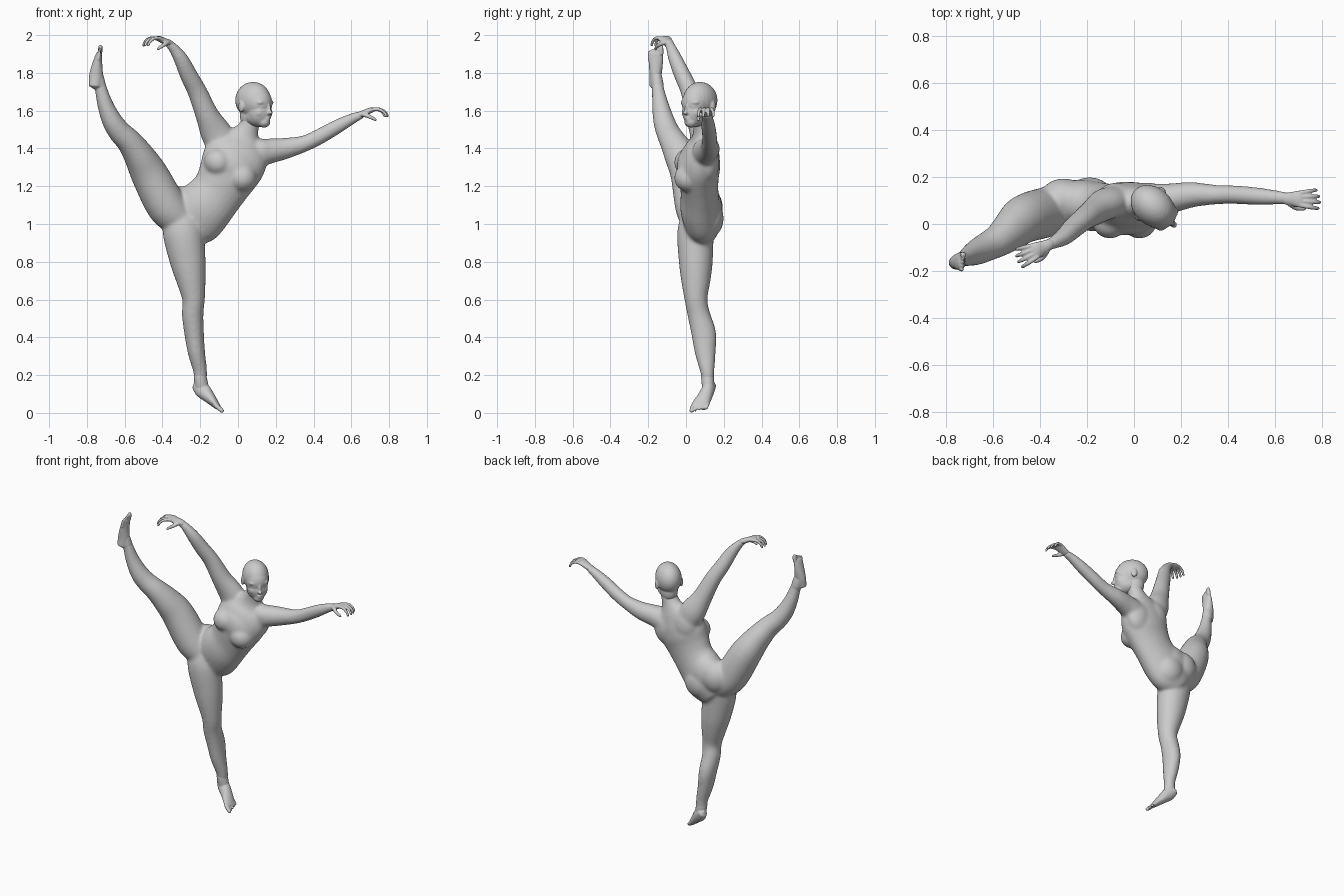
import bpy, bmesh, math
from mathutils import Vector, Matrix

DEPTH = Vector((0, 1, 0))


def spline(p, steps):
    """Catmull-Rom through tuples (x, y, z, width radius, depth radius)."""
    out = []
    for i in range(len(p) - 1):
        a, b, c, d = p[max(i - 1, 0)], p[i], p[i + 1], p[min(i + 2, len(p) - 1)]
        for s in range(steps):
            t = s / steps
            out.append([0.5 * (2 * q + (r - o) * t + (2 * o - 5 * q + 4 * r - u) * t * t
                               + (3 * q - o - 3 * r + u) * t ** 3)
                        for o, q, r, u in zip(a, b, c, d)])
    return out + [list(p[-1])]


def loft(bm, pts, steps=4, sides=24):
    """Elliptical tube along a path with rounded ends."""
    rows = spline(pts, steps)
    pos = [Vector(r[:3]) for r in rows]
    rings = []
    for i, r in enumerate(rows):
        t = (pos[min(i + 1, len(pos) - 1)] - pos[max(i - 1, 0)]).normalized()
        v = (DEPTH - t * DEPTH.dot(t)).normalized()
        u = v.cross(t)
        rings.append([bm.verts.new(pos[i] + u * r[3] * math.cos(k * math.tau / sides)
                                   + v * r[4] * math.sin(k * math.tau / sides))
                      for k in range(sides)])
    for a, b in zip(rings, rings[1:]):
        for k in range(sides):
            n = (k + 1) % sides
            bm.faces.new((a[k], a[n], b[n], b[k]))
    for ring, p, q, r in ((rings[0], pos[0], pos[1], rows[0]), (rings[-1], pos[-1], pos[-2], rows[-1])):
        tip = bm.verts.new(p + (p - q).normalized() * min(r[3], r[4]) * 0.6)
        for k in range(sides):
            bm.faces.new((ring[k], ring[(k + 1) % sides], tip))


def blob(bm, c, r, m=Matrix()):
    """Ellipsoid."""
    bmesh.ops.create_uvsphere(bm, u_segments=24, v_segments=16, radius=1,
                              matrix=m @ Matrix.Translation(c) @ Matrix.Diagonal((*r, 1)))


def finish(name, bm, voxel, rounds):
    """Fuse the overlapping volumes into one smooth skin."""
    bmesh.ops.recalc_face_normals(bm, faces=bm.faces)
    me = bpy.data.meshes.new(name)
    bm.to_mesh(me)
    bm.free()
    ob = bpy.data.objects.new(name, me)
    bpy.context.collection.objects.link(ob)
    rm = ob.modifiers.new("fuse", 'REMESH')
    rm.mode = 'VOXEL'
    rm.voxel_size = voxel
    rm.use_smooth_shade = True
    sm = ob.modifiers.new("relax", 'SMOOTH')
    sm.factor = 0.5
    sm.iterations = rounds
    return ob


# torso and neck
bm = bmesh.new()
tilt = Matrix.Rotation(math.radians(33), 4, 'Y')         # lean of the torso
loft(bm, [(-.29, .08, .965, .11, .085), (-.235, .085, 1.02, .15, .1), (-.175, .075, 1.09, .152, .106),
          (-.11, .072, 1.165, .142, .1), (-.065, .068, 1.24, .154, .105), (-.03, .07, 1.31, .17, .112),
          (0, .083, 1.38, .166, .096), (.02, .092, 1.43, .132, .073), (.04, .092, 1.475, .077, .057),
          (.06, .088, 1.52, .053, .05), (.08, .083, 1.58, .05, .051), (.088, .08, 1.63, .049, .05)])
chest = tilt.inverted() @ Vector((-.04, .035, 1.285))
blob(bm, chest + Vector((0, 0, .025)), (.145, .083, .105), tilt)        # upper chest
for side in (-1, 1):                                                   # breasts
    blob(bm, chest + Vector((side * .075, -.02, 0)), (.078, .078, .075), tilt)
blob(bm, (-.22, .1, 1.09), (.12, .09, .13))                            # lower back
for c in ((-.19, .11, 1.03), (-.3, .105, 1.09)):                       # buttocks
    blob(bm, c, (.105, .09, .11))
blob(bm, (.12, .1, 1.39), (.08, .066, .062))                           # level shoulder
for c in ((-.07, .115, 1.38), (.06, .115, 1.33)):                      # shoulder blades
    blob(bm, c, (.09, .062, .11))

# standing leg
loft(bm, [(-.3, .065, 1.03, .095, .09), (-.29, .05, .95, .108, .097), (-.265, .052, .8, .095, .09),
          (-.248, .052, .7, .078, .078), (-.235, .053, .6, .06, .061), (-.24, .068, .52, .057, .06),
          (-.232, .094, .42, .052, .066), (-.22, .102, .32, .046, .056), (-.2, .113, .22, .037, .038),
          (-.2, .116, .165, .035, .032)])
# raised leg
loft(bm, [(-.3, .07, 1.02, .09, .095), (-.375, .05, 1.09, .106, .107), (-.467, .022, 1.26, .099, .104),
          (-.523, -.025, 1.36, .082, .09), (-.575, -.068, 1.435, .068, .072), (-.628, -.097, 1.49, .061, .063),
          (-.668, -.118, 1.55, .054, .057), (-.702, -.135, 1.63, .043, .045), (-.724, -.148, 1.71, .034, .034),
          (-.738, -.154, 1.76, .031, .031)])
# raised arm
loft(bm, [(-.08, .095, 1.42, .085, .068), (-.12, .085, 1.49, .082, .067), (-.165, .055, 1.58, .062, .059),
          (-.215, .02, 1.70, .052, .048), (-.262, -.02, 1.79, .047, .044), (-.30, -.055, 1.87, .04, .038),
          (-.345, -.08, 1.935, .027, .028), (-.375, -.092, 1.957, .02, .026)])
# level arm
loft(bm, [(.1, .1, 1.37, .072, .072), (.16, .11, 1.385, .068, .064), (.25, .125, 1.4, .057, .054),
          (.35, .125, 1.425, .044, .042), (.43, .125, 1.462, .042, .04), (.53, .118, 1.518, .038, .038),
          (.62, .112, 1.565, .027, .03), (.66, .108, 1.578, .02, .027)])
finish("body", bm, .008, 18)


# hands
def hand(name, wrist, along, thumb_side):
    bm = bmesh.new()
    w, d, s, up = Vector(wrist), Vector(along).normalized(), Vector(thumb_side).normalized(), Vector((0, 0, 1))
    at = lambda a, b, c: tuple(w + d * a + s * b + up * c)
    loft(bm, [(*at(-.035, 0, -.016), .011, .014), (*at(-.01, 0, -.003), .017, .024),
              (*at(.02, 0, .007), .017, .029), (*at(.05, 0, .019), .015, .036), (*at(.066, 0, .021), .011, .034)])
    for i, size in zip((-1.5, -.5, .5, 1.5), (.8, .95, 1, .92)):
        loft(bm, [(*at(.055, i * .017, .022), .01, .0105), (*at(.06 + .037 * size, i * .022, .021), .0095, .0095),
                  (*at(.06 + .068 * size, i * .025, .004), .0085, .0085),
                  (*at(.06 + .082 * size, i * .026, -.02), .007, .007)], 3, 12)
    loft(bm, [(*at(.012, .02, 0), .013, .013), (*at(.04, .038, -.012), .011, .011),
              (*at(.066, .042, -.026), .009, .009), (*at(.08, .04, -.036), .007, .007)], 3, 12)
    finish(name, bm, .0045, 2)


hand("raised_hand", (-.37, -.092, 1.96), (-.89, -.4, .02), (.42, -.87, 0))
hand("level_hand", (.652, .108, 1.58), (1, -.02, .06), (-.02, -1, 0))


# feet
def foot(name, sections, ankle, big, small, along):
    """Sole and instep loft, ankle, then five toes from big toe to small toe."""
    bm = bmesh.new()
    loft(bm, sections)
    loft(bm, ankle)
    b, s, d = Vector(big), Vector(small), Vector(along)
    for i in range(5):
        p = b.lerp(s, i / 4)
        r = .0125 if i == 0 else .0088
        loft(bm, [(*(p - d), r, r), (*(p - d * .4), r, r), (*p, r * .85, r * .85)], 3, 12)
    finish(name, bm, .004, 4)


foot("standing_foot",
     [(-.222, .134, .15, .028, .027), (-.19, .118, .122, .042, .034), (-.15, .097, .08, .031, .039),
      (-.118, .076, .044, .02, .045), (-.103, .069, .028, .014, .044)],
     [(-.203, .111, .24, .025, .026), (-.2, .114, .19, .034, .034), (-.192, .117, .14, .036, .032)],
     (-.081, .028, .008), (-.094, .109, .027), (.039, -.012, -.034))
foot("raised_foot",
     [(-.758, -.168, 1.728, .032, .027), (-.752, -.162, 1.78, .037, .031), (-.747, -.16, 1.83, .03, .036),
      (-.74, -.16, 1.88, .02, .039), (-.734, -.16, 1.907, .013, .037)],
     [(-.718, -.145, 1.69, .024, .024), (-.732, -.15, 1.73, .033, .032), (-.745, -.157, 1.78, .034, .03)],
     (-.727, -.132, 1.943), (-.734, -.194, 1.915), (.005, 0, .045))

# head, turned toward the level arm
bm = bmesh.new()
turn = Matrix.Translation((.086, .07, 0)) @ Matrix.Rotation(math.radians(49), 4, 'Z')
for c, r in (((0, .008, 1.655), (.081, .104, .097)),     # skull
             ((0, -.03, 1.64), (.072, .074, .082)),      # forehead
             ((0, -.035, 1.59), (.065, .068, .076)),     # face
             ((0, -.022, 1.57), (.061, .07, .054)),      # jaw
             ((0, -.068, 1.54), (.034, .034, .03)),      # chin
             ((0, -.082, 1.556), (.026, .021, .018)),    # mouth
             ((0, -.09, 1.562), (.02, .018, .006)),      # upper lip
             ((0, -.09, 1.551), (.018, .017, .006)),     # lower lip
             ((0, -.096, 1.609), (.01, .02, .03)),       # nose bridge
             ((0, -.108, 1.589), (.014, .018, .011)),    # nose tip
             ((0, .025, 1.575), (.054, .06, .075))):     # nape
    blob(bm, c, r, turn)
for side in (-1, 1):
    blob(bm, (side * .03, -.074, 1.643), (.032, .023, .014), turn)  # brow
    blob(bm, (side * .03, -.08, 1.621), (.016, .015, .009), turn)   # eye
    blob(bm, (side * .034, -.06, 1.59), (.026, .031, .032), turn)   # cheek
    blob(bm, (side * .081, .014, 1.622), (.01, .019, .031), turn @ Matrix.Rotation(side * .12, 4, 'Z'))  # ear
finish("head", bm, .005, 4)
